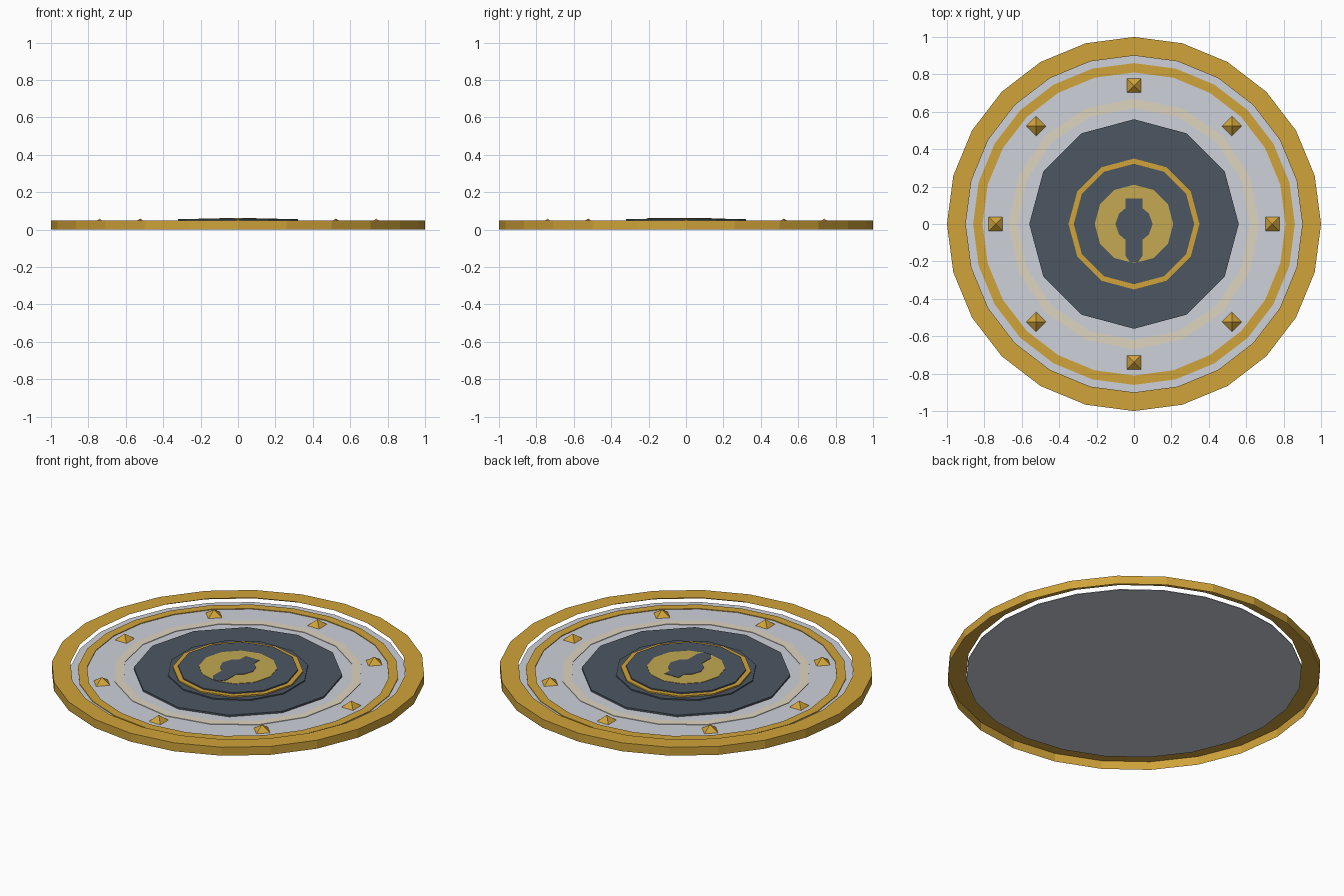
import bpy, bmesh
from math import cos, sin, pi, radians

cube = bpy.data.objects.get("Cube")
if cube:
    bpy.data.objects.remove(cube)


def material(name, hex_colour):
    channels = [int(hex_colour[i:i + 2], 16) / 255 for i in (0, 2, 4)]
    linear = [c / 12.92 if c < 0.04 else ((c + 0.055) / 1.055) ** 2.4 for c in channels]
    mat = bpy.data.materials.new(name)
    mat.use_nodes = True
    mat.diffuse_color = (*linear, 1)
    mat.node_tree.nodes["Principled BSDF"].inputs["Base Color"].default_value = (*linear, 1)
    return mat


gold = material("gold", "d0a33a")
pale_gold = material("pale gold", "c3a952")
silver = material("silver grey", "cdd1da")
beige = material("beige", "ded5c0")
slate = material("dark slate", "4c5662")


def finish(name, bm, mat):
    mesh = bpy.data.meshes.new(name)
    bm.to_mesh(mesh)
    bm.free()
    mesh.materials.append(mat)
    obj = bpy.data.objects.new(name, mesh)
    bpy.context.collection.objects.link(obj)
    return obj


def lathe(name, profile, sides, mat, turn=0):
    """Sweep (radius, height) points round the z axis with flat sides."""
    bm = bmesh.new()
    loops = []
    for r, z in profile:
        angles = [turn + 2 * pi * i / sides for i in range(sides)]
        loops.append([bm.verts.new((r * cos(a), r * sin(a), z)) for a in angles])
    for low, high in zip(loops, loops[1:]):
        for i in range(sides):
            j = (i + 1) % sides
            bm.faces.new((low[i], low[j], high[j], high[i]))
    return finish(name, bm, mat)


def band(name, inner, outer, bottom, top, sides, mat):
    return lathe(name, [(outer, bottom), (outer, top), (inner, top), (inner, bottom)], sides, mat)


def disc(name, radius, bottom, top, sides, mat, turn=0):
    bm = bmesh.new()
    ring = [bm.verts.new((radius * cos(turn + 2 * pi * i / sides),
                          radius * sin(turn + 2 * pi * i / sides), bottom)) for i in range(sides)]
    return extrude(name, bm, ring, top - bottom, mat)


def extrude(name, bm, ring, height, mat):
    base = bm.faces.new(ring)
    lifted = bmesh.ops.extrude_face_region(bm, geom=[base], use_keep_orig=True)["geom"]
    bmesh.ops.translate(bm, vec=(0, 0, height),
                        verts=[v for v in lifted if isinstance(v, bmesh.types.BMVert)])
    bmesh.ops.recalc_face_normals(bm, faces=bm.faces)
    return finish(name, bm, mat)


# Outer rim: a wall and a top lip, open underneath
lathe("outer_rim", [(1, 0), (1, 0.05), (0.9, 0.05)], 24, gold)

# Plate with its inlaid bands
disc("base_plate", 0.9, 0.021, 0.025, 24, silver)
band("outer_band", 0.81, 0.86, 0.025, 0.029, 24, gold)
band("middle_band", 0.62, 0.67, 0.025, 0.028, 16, beige)

# Stepped centre
disc("centre_step", 0.56, 0.025, 0.035, 12, slate)
disc("upper_step", 0.38, 0.035, 0.042, 12, slate, radians(15))
band("inner_band", 0.32, 0.35, 0.042, 0.05, 12, gold)
disc("centre_disc", 0.322, 0.042, 0.057, 12, slate)
disc("medallion", 0.21, 0.057, 0.059, 12, pale_gold)

# Keyhole emblem, mirrored from its right half
half = [(0.02, -0.207), (0.045, -0.17), (0.045, -0.085), (0.08, -0.055), (0.1, 0),
        (0.08, 0.055), (0.045, 0.085), (0.045, 0.135)]
outline = half + [(-x, y) for x, y in reversed(half)]
bm = bmesh.new()
extrude("keyhole_emblem", bm, [bm.verts.new((x, y, 0.059)) for x, y in outline], 0.002, slate)

# Pyramid studs
for i in range(8):
    a = i * pi / 4
    bm = bmesh.new()
    bmesh.ops.create_cone(bm, cap_ends=True, segments=4, radius1=0.053, radius2=0, depth=0.034)
    bmesh.ops.remove_doubles(bm, verts=bm.verts, dist=0.0001)
    stud = finish(f"stud_{i + 1}", bm, gold)
    stud.location = (0.74 * cos(a), 0.74 * sin(a), 0.042)
    stud.rotation_euler.z = a + pi / 4
